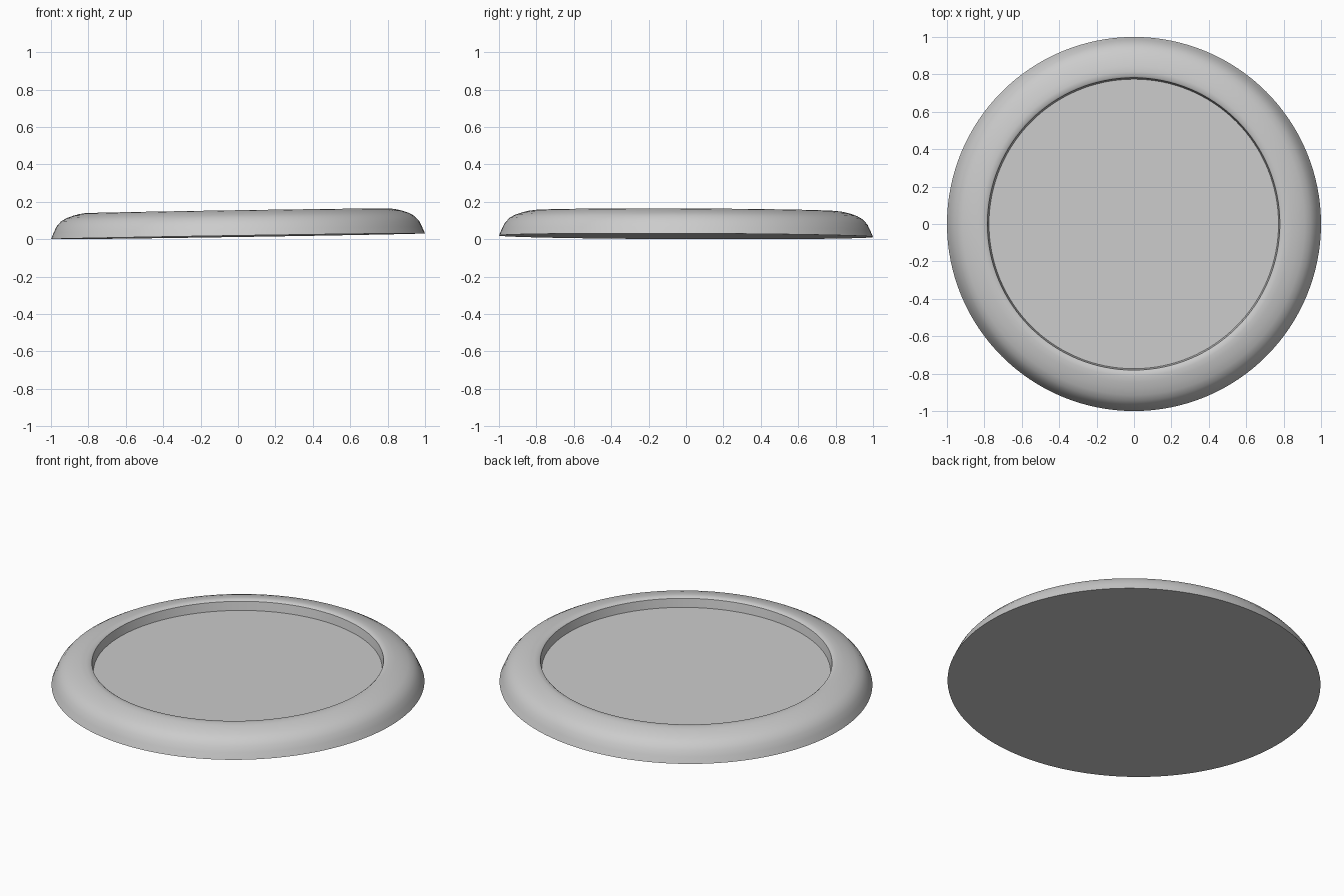
import bpy, bmesh, math
from mathutils import Vector

cube = bpy.data.objects.get("Cube")
if cube:
    bpy.data.objects.remove(cube, do_unlink=True)

# Single plain grey material
grey = bpy.data.materials.new("light_grey")
grey.use_nodes = True
colour = (0.6, 0.6, 0.6, 1)
grey.diffuse_color = colour
grey.node_tree.nodes["Principled BSDF"].inputs["Base Color"].default_value = colour

# Half section (radius, height): flat base, rounded rim, recessed floor
profile = [(0, 0), (1, 0), (0.985, 0.035), (0.97, 0.066), (0.945, 0.094),
           (0.915, 0.111), (0.88, 0.123), (0.845, 0.132), (0.815, 0.136),
           (0.79, 0.134), (0.782, 0.128), (0.774, 0.078), (0, 0.078)]

bm = bmesh.new()
verts = [bm.verts.new((r, 0, z)) for r, z in profile]
edges = [bm.edges.new(pair) for pair in zip(verts, verts[1:])]
bmesh.ops.spin(bm, geom=verts + edges, cent=(0, 0, 0), axis=(0, 0, 1),
               angle=math.tau, steps=128, use_duplicate=False)
bmesh.ops.remove_doubles(bm, verts=bm.verts, dist=0.0001)
bmesh.ops.recalc_face_normals(bm, faces=bm.faces)

mesh = bpy.data.meshes.new("round_tray")
bm.to_mesh(mesh)
bm.free()
mesh.materials.append(grey)
tray = bpy.data.objects.new("round_tray", mesh)
bpy.context.collection.objects.link(tray)

# The tray leans slightly and rests on its low edge
lean = Vector((-0.0155, 0.004, 1)).to_track_quat("Z", "Y")
tray.rotation_euler = Vector((0, 0, 1)).rotation_difference(lean @ Vector((0, 0, 1))).to_euler()
tray.location.z = 0.016

bpy.context.view_layer.objects.active = tray
tray.select_set(True)
bpy.ops.object.shade_smooth_by_angle(angle=math.radians(35))
